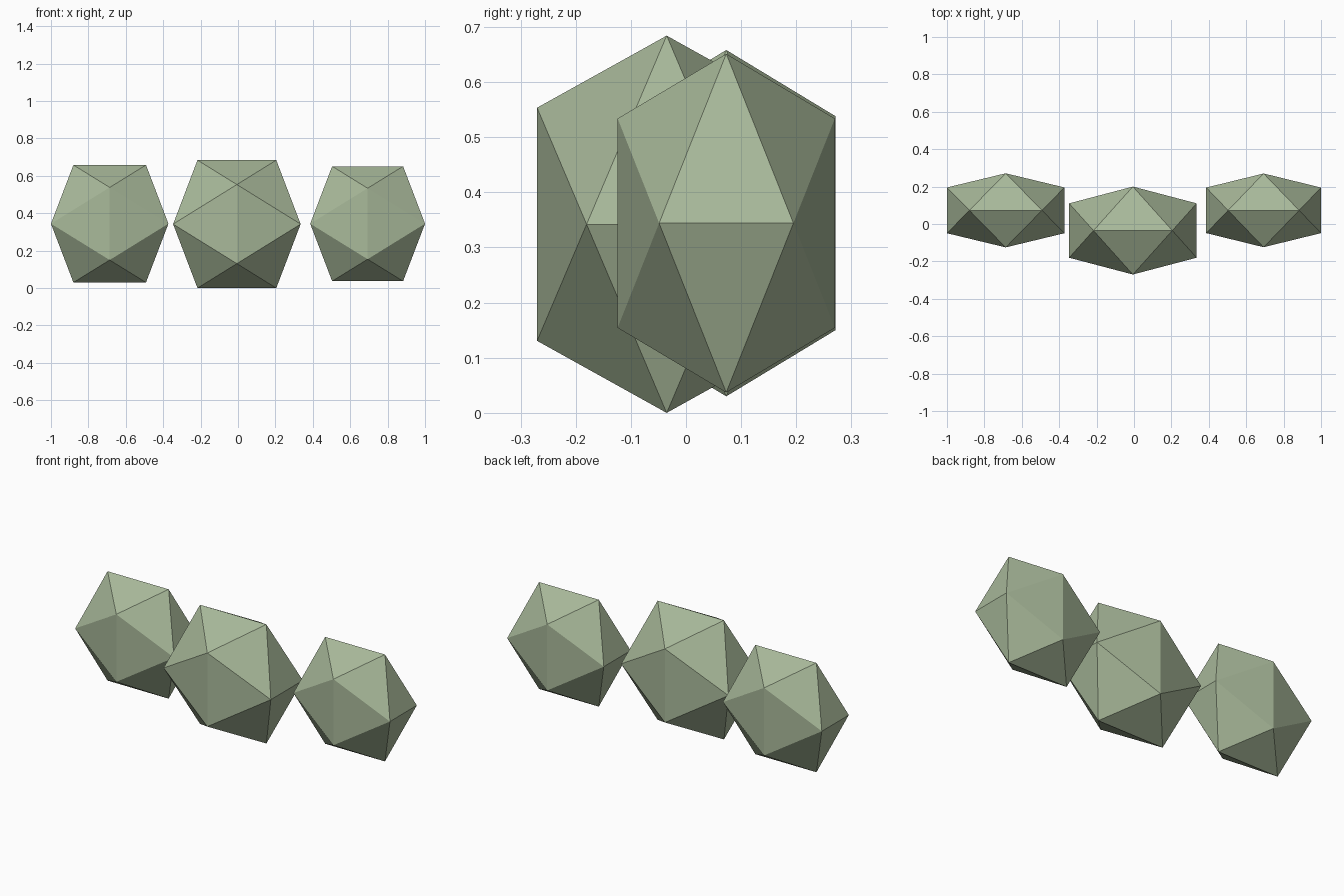
import bpy
import bmesh
from mathutils import Vector

cube = bpy.data.objects.get("Cube")
if cube:
    bpy.data.objects.remove(cube, do_unlink=True)

# Sage green foliage colour
SAGE = (0.39, 0.48, 0.32, 1.0)
sage = bpy.data.materials.new("sage_green")
sage.use_nodes = True
sage.diffuse_color = SAGE
sage.node_tree.nodes["Principled BSDF"].inputs["Base Color"].default_value = SAGE

GOLDEN = (1 + 5 ** 0.5) / 2


def faceted_clump(name, centre, half_size):
    """Flat-shaded icosahedron, hulled from three golden rectangles."""
    bm = bmesh.new()
    for a in (-1, 1):
        for b in (-1 / GOLDEN, 1 / GOLDEN):
            for unit in ((b, 0, a), (a, b, 0), (0, a, b)):
                bm.verts.new([u * h for u, h in zip(unit, half_size)])
    bmesh.ops.convex_hull(bm, input=bm.verts[:])
    bmesh.ops.recalc_face_normals(bm, faces=bm.faces[:])
    mesh = bpy.data.meshes.new(name)
    bm.to_mesh(mesh)
    bm.free()
    mesh.materials.append(sage)
    obj = bpy.data.objects.new(name, mesh)
    obj.location = Vector(centre)
    bpy.context.collection.objects.link(obj)
    return obj


# Large middle clump in front, two smaller ones set back on either side
faceted_clump("middle_clump", (-0.006, -0.035, 0.342), (0.341, 0.235, 0.342))
faceted_clump("right_clump", (-0.686, 0.073, 0.344), (0.314, 0.198, 0.314))
faceted_clump("left_clump", (0.693, 0.073, 0.344), (0.307, 0.197, 0.307))
